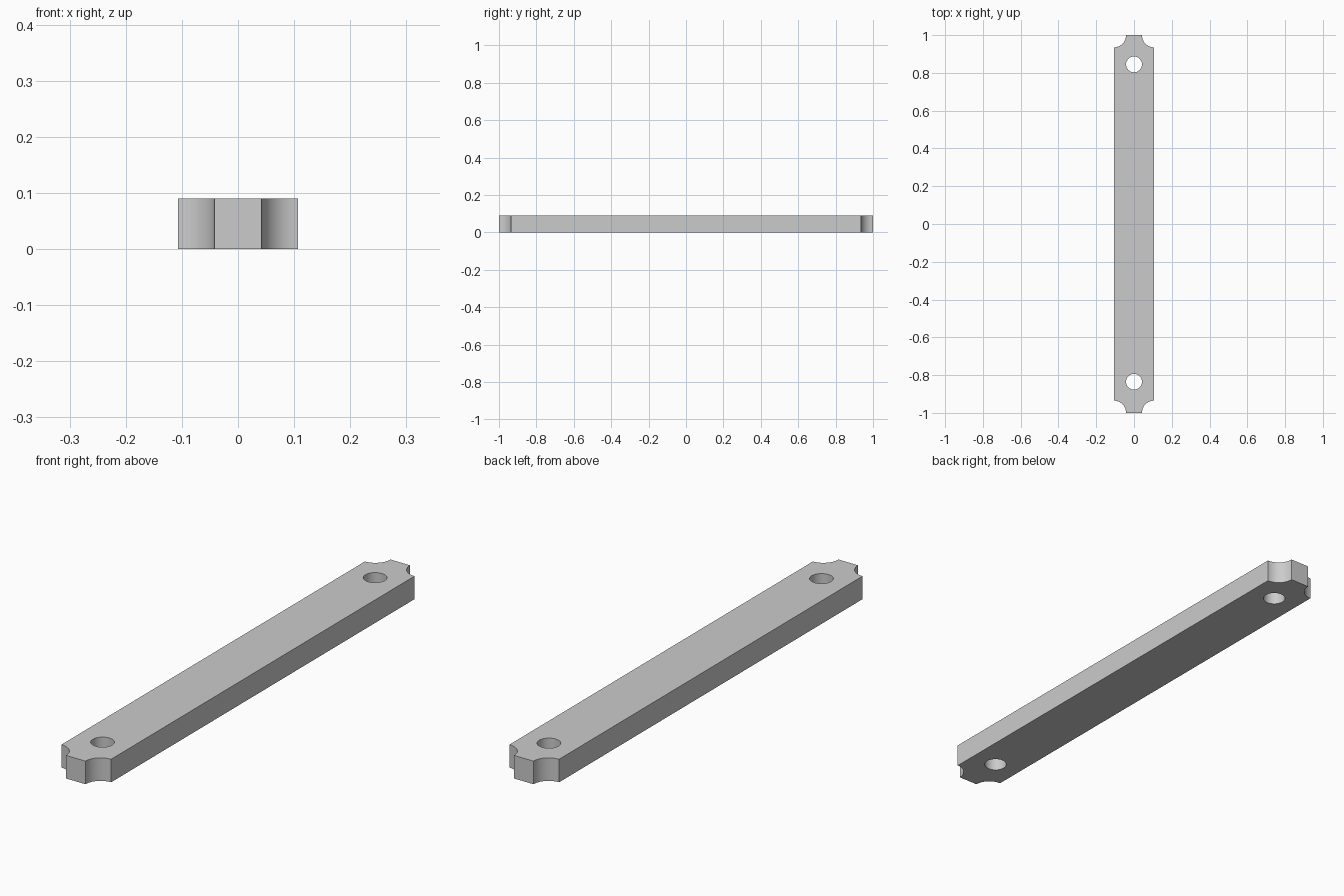
import bpy, bmesh
from math import cos, sin, pi, radians

if "Cube" in bpy.data.objects:
    bpy.data.objects.remove(bpy.data.objects["Cube"])

HALF_W, HALF_L, HEIGHT = 0.107, 1.0, 0.09
NOTCH_R, HOLE_R = 0.065, 0.042
HOLES_Y = (0.845, -0.835)


def arc(cx, cy, r, start, end, steps):
    return [(cx + r * cos(start + (end - start) * i / steps),
             cy + r * sin(start + (end - start) * i / steps)) for i in range(steps + 1)]


def add_loop(curve, pts):
    spline = curve.splines.new('POLY')
    spline.points.add(len(pts) - 1)
    for p, (x, y) in zip(spline.points, pts):
        p.co = (x, y, 0, 1)
    spline.use_cyclic_u = True


# Bar outline: a long rectangle with a concave scoop at each corner
curve = bpy.data.curves.new("link_bar_profile", 'CURVE')
curve.dimensions = '2D'
curve.fill_mode = 'BOTH'
curve.extrude = HEIGHT / 2
outline = []
for sx, sy, start in ((1, 1, -pi / 2), (-1, 1, 0), (-1, -1, pi / 2), (1, -1, pi)):
    outline += arc(sx * HALF_W, sy * HALF_L, NOTCH_R, start, start - pi / 2, 10)
add_loop(curve, outline)

# Pin hole at each end
for y in HOLES_Y:
    add_loop(curve, arc(0, y, HOLE_R, 0, 2 * pi, 32)[:-1])

# Extruded solid bar, standing on the ground
bar = bpy.data.objects.new("link_bar", curve)
bar.location.z = HEIGHT / 2
bpy.context.collection.objects.link(bar)
bpy.context.view_layer.objects.active = bar
bar.select_set(True)
bpy.ops.object.convert(target='MESH')
bar = bpy.context.object
bar.name = "link_bar"

# Weld caps to walls and make normals face outward
bm = bmesh.new()
bm.from_mesh(bar.data)
bmesh.ops.remove_doubles(bm, verts=bm.verts, dist=1e-4)
bmesh.ops.recalc_face_normals(bm, faces=bm.faces)
bm.to_mesh(bar.data)
bm.free()
bpy.ops.object.shade_smooth_by_angle(angle=radians(30))
